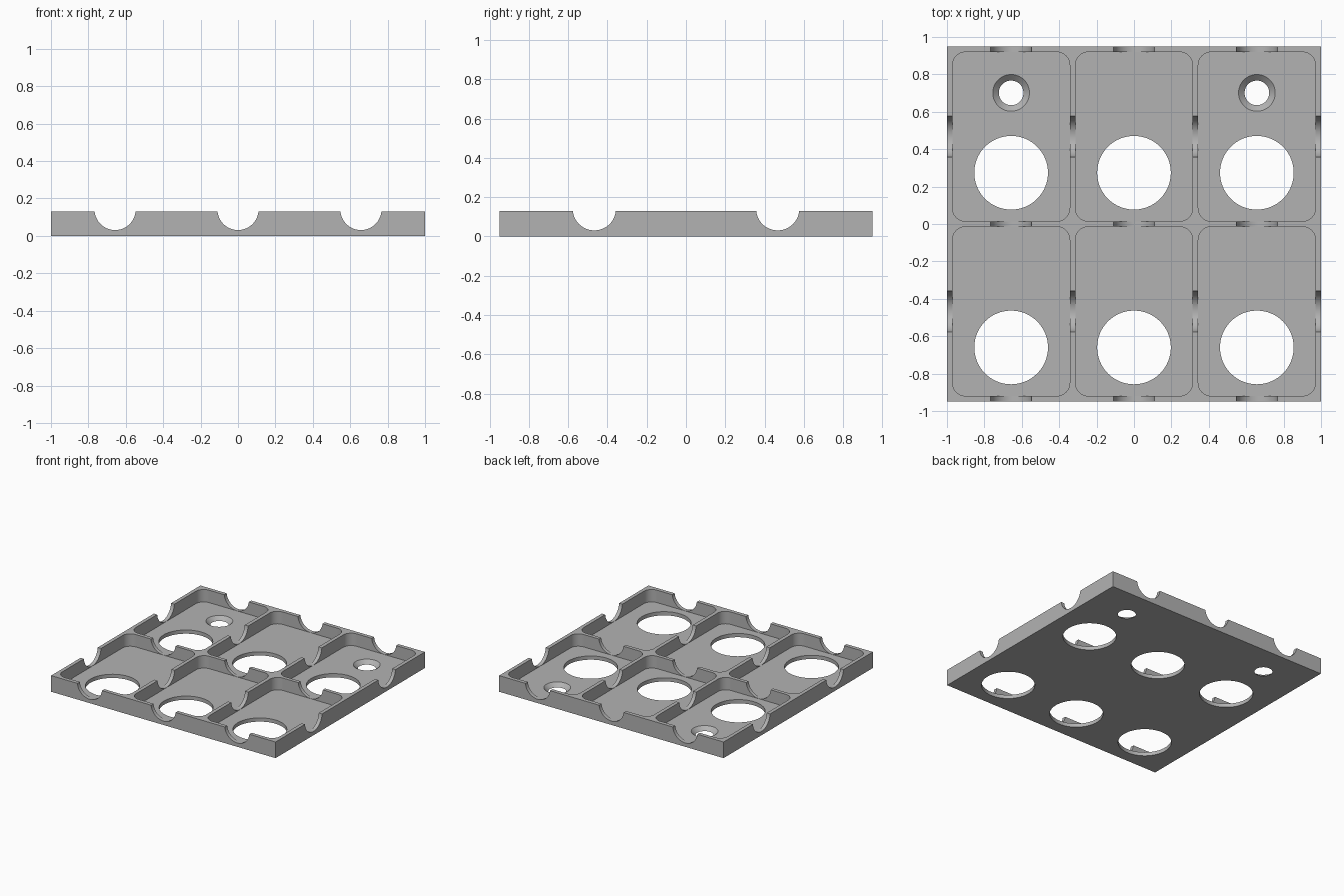
import bpy, bmesh, math
from mathutils import Matrix, Vector

if "Cube" in bpy.data.objects:
    bpy.data.objects.remove(bpy.data.objects["Cube"], do_unlink=True)

WIDTH, DEPTH, HEIGHT, FLOOR = 2.0, 1.9, 0.13, 0.03
WALL, CORNER = 0.03, 0.07
COLUMNS = (-0.657, 0, 0.657)
ROWS = (-0.467, 0.467)
POCKET_X, POCKET_Y = 0.627, 0.905

grey = bpy.data.materials.new("grey_plastic")
grey.use_nodes = True
color = (0.45, 0.45, 0.45, 1)
grey.diffuse_color = color
grey.node_tree.nodes["Principled BSDF"].inputs["Base Color"].default_value = color


def make_object(name, bm):
    bmesh.ops.recalc_face_normals(bm, faces=bm.faces)
    mesh = bpy.data.meshes.new(name)
    bm.to_mesh(mesh)
    bm.free()
    mesh.materials.append(grey)
    obj = bpy.data.objects.new(name, mesh)
    bpy.context.collection.objects.link(obj)
    return obj


def add_cone(bm, center, r_low, r_high, length, axis="Z"):
    turn = {"X": Matrix.Rotation(math.pi / 2, 4, "Y"),
            "Y": Matrix.Rotation(math.pi / 2, 4, "X"),
            "Z": Matrix.Identity(4)}[axis]
    bmesh.ops.create_cone(bm, cap_ends=True, segments=64, radius1=r_low,
                          radius2=r_high, depth=length,
                          matrix=Matrix.Translation(center) @ turn)


def add_pocket(bm, cx, cy):
    # Rounded rectangle, extruded upward
    points = []
    for quarter, (sx, sy) in enumerate(((1, 1), (-1, 1), (-1, -1), (1, -1))):
        for step in range(13):
            a = math.pi / 2 * (quarter + step / 12)
            points.append((cx + sx * (POCKET_X / 2 - CORNER) + CORNER * math.cos(a),
                           cy + sy * (POCKET_Y / 2 - CORNER) + CORNER * math.sin(a),
                           FLOOR))
    face = bm.faces.new([bm.verts.new(p) for p in points])
    top = bmesh.ops.extrude_face_region(bm, geom=[face])["geom"]
    bmesh.ops.translate(bm, vec=Vector((0, 0, 0.3)),
                        verts=[v for v in top if isinstance(v, bmesh.types.BMVert)])


# Solid slab
bm = bmesh.new()
bmesh.ops.create_cube(bm, size=1, matrix=Matrix.Translation((0, 0, HEIGHT / 2))
                      @ Matrix.Diagonal((WIDTH, DEPTH, HEIGHT, 1)))
tray = make_object("compartment_tray", bm)

# Six rounded compartments
pockets = bmesh.new()
for x in COLUMNS:
    for y in ROWS:
        add_pocket(pockets, x, y)

# Finger holes, and countersunk screw holes in the back corners
holes = bmesh.new()
for x in COLUMNS:
    for y in ROWS:
        add_cone(holes, (x, y - 0.193, 0), 0.197, 0.197, 0.2)
for x in (COLUMNS[0], COLUMNS[2]):
    add_cone(holes, (x, 0.701, FLOOR / 2), 0.053, 0.111, 0.054)

# Round notches through the walls, in both directions
notches_y, notches_x = bmesh.new(), bmesh.new()
for x in COLUMNS:
    add_cone(notches_y, (x, 0, 0.141), 0.11, 0.11, 3, "Y")
for y in ROWS:
    add_cone(notches_x, (0, y, 0.141), 0.11, 0.11, 3, "X")

cutters = [make_object(name, b) for name, b in (
    ("pocket_cutter", pockets), ("hole_cutter", holes),
    ("long_notch_cutter", notches_y), ("cross_notch_cutter", notches_x))]
for cutter in cutters:
    cutter.hide_render = True
    cut = tray.modifiers.new(cutter.name, "BOOLEAN")
    cut.operation, cut.solver, cut.object = "DIFFERENCE", "EXACT", cutter

# Bake the cuts, drop the cutters, smooth the round walls
bpy.ops.object.select_all(action="DESELECT")
tray.select_set(True)
bpy.context.view_layer.objects.active = tray
bpy.ops.object.convert(target="MESH")
for cutter in cutters:
    bpy.data.objects.remove(cutter, do_unlink=True)
bpy.ops.object.shade_smooth_by_angle(angle=math.radians(30))
